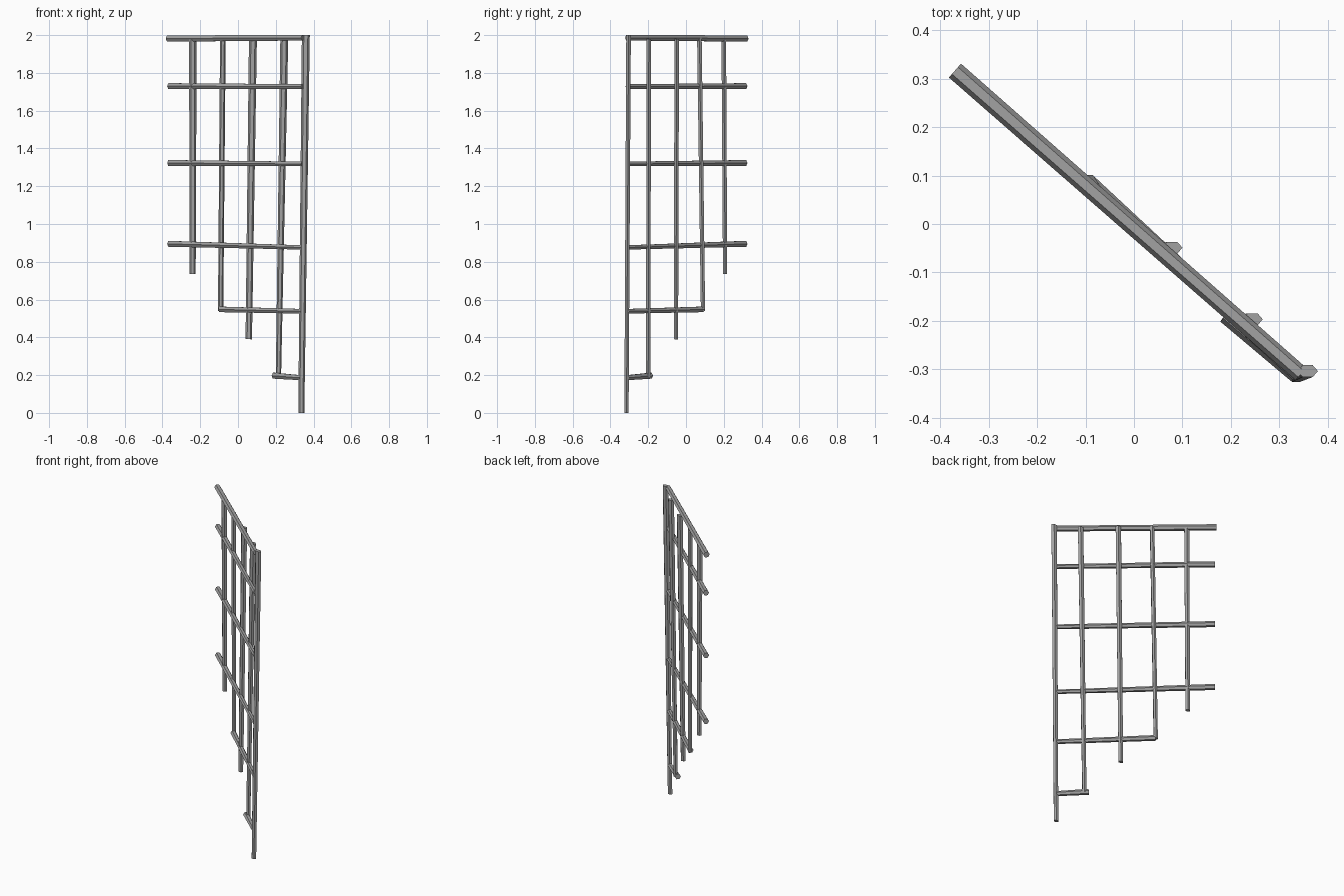
import bpy, bmesh, math
from mathutils import Vector

cube = bpy.data.objects.get("Cube")
if cube:
    bpy.data.objects.remove(cube, do_unlink=True)

iron = bpy.data.materials.new("grey_iron")
iron.use_nodes = True
GREY = (0.36, 0.36, 0.36, 1)
iron.diffuse_color = GREY
iron.node_tree.nodes["Principled BSDF"].inputs["Base Color"].default_value = GREY

SIDES = 6


def rod(name, start, end, size_start, size_end, across):
    """Tapered six-sided bar; sizes are (half width along across, half depth)."""
    start, end = Vector(start), Vector(end)
    axis = (end - start).normalized()
    u = Vector(across)
    u = (u - axis * u.dot(axis)).normalized()
    v = axis.cross(u)
    bm = bmesh.new()
    rings = []
    for centre, (a, b) in ((start, size_start), (end, size_end)):
        rings.append([bm.verts.new(centre + u * a * math.cos(t) + v * b * math.sin(t))
                      for t in (math.tau * i / SIDES for i in range(SIDES))])
    low, high = rings
    for i in range(SIDES):
        j = (i + 1) % SIDES
        bm.faces.new((low[i], low[j], high[j], high[i]))
    bm.faces.new(low[::-1])
    bm.faces.new(high)
    mesh = bpy.data.meshes.new(name)
    bm.to_mesh(mesh)
    bm.free()
    mesh.materials.append(iron)
    obj = bpy.data.objects.new(name, mesh)
    bpy.context.collection.objects.link(obj)
    return obj


# Upright bars: bottom, top, half widths at each end
uprights = [
    ((0.335, -0.315, 0), (0.359, -0.304, 2.0), 0.016, 0.021),
    ((0.214, -0.20, 0.19), (0.245, -0.197, 1.98), 0.014, 0.021),
    ((0.057, -0.053, 0.39), (0.079, -0.049, 1.98), 0.017, 0.021),
    ((-0.092, 0.09, 0.54), (-0.08, 0.071, 1.985), 0.014, 0.015),
    ((-0.24, 0.207, 0.735), (-0.239, 0.20, 1.98), 0.016, 0.02),
]
for n, (low, high, w0, w1) in enumerate(uprights, 1):
    rod(f"upright_bar_{n}", low, high, (w0, 0.013), (w1, 0.014), (1, 0, 0))

# Cross bars: outer end, inner end, half thickness at each end
crossbars = [
    ((-0.37, 0.317, 1.982), (0.345, -0.31, 1.986), 0.019, 0.017),
    ((-0.363, 0.312, 1.73), (0.342, -0.31, 1.728), 0.018, 0.014),
    ((-0.363, 0.312, 1.323), (0.342, -0.31, 1.318), 0.018, 0.014),
    ((-0.363, 0.312, 0.895), (0.34, -0.31, 0.876), 0.018, 0.013),
    ((-0.094, 0.086, 0.548), (0.338, -0.312, 0.538), 0.017, 0.014),
    ((0.19, -0.188, 0.197), (0.335, -0.314, 0.186), 0.018, 0.015),
]
for n, (outer, inner, w0, w1) in enumerate(crossbars, 1):
    rod(f"cross_bar_{n}", outer, inner, (w0, w0), (w1, w1), (0.66, 0.75, 0))
